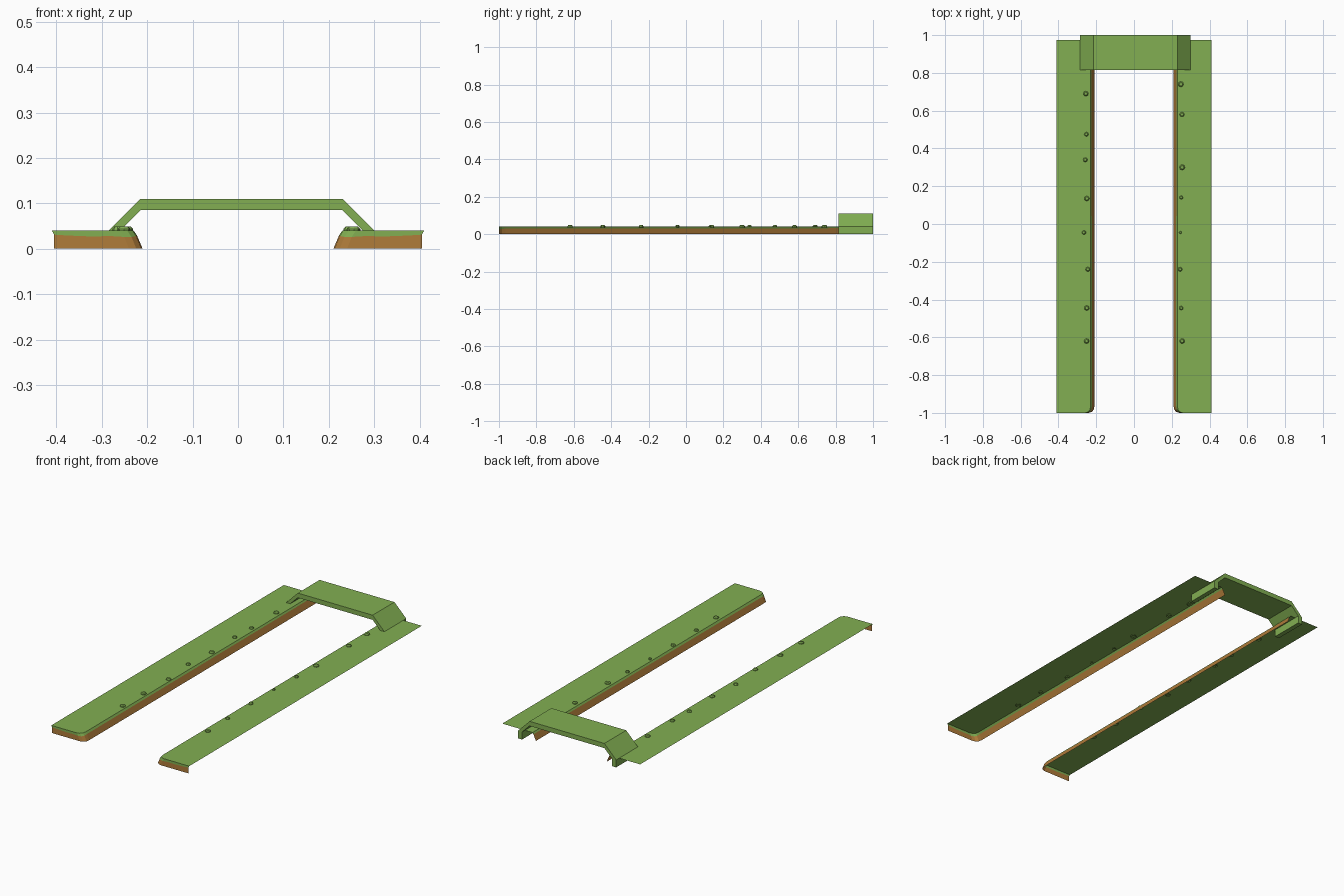
import bpy, bmesh, math

if "Cube" in bpy.data.objects:
    bpy.data.objects.remove(bpy.data.objects["Cube"])


def material(name, rgb):
    m = bpy.data.materials.new(name)
    m.diffuse_color = (*rgb, 1)
    m.use_nodes = True
    m.node_tree.nodes["Principled BSDF"].inputs["Base Color"].default_value = m.diffuse_color
    return m


GRASS = material("grass green", (0.223, 0.429, 0.084))
DIRT = material("earth brown", (0.434, 0.202, 0.042))


def finish(bm, name, mats):
    me = bpy.data.meshes.new(name)
    bm.to_mesh(me)
    bm.free()
    for m in mats:
        me.materials.append(m)
    ob = bpy.data.objects.new(name, me)
    bpy.context.collection.objects.link(ob)
    return ob


# Plan of the bank foot: (distance from centre, y, height of grass edge)
PLAN = [(0.405, -1, 0.031), (0.36, -1, 0.029), (0.31, -1, 0.027), (0.27, -1, 0.028),
        (0.24, -1, 0.026), (0.224, -0.995, 0.026), (0.213, -0.983, 0.028),
        (0.21, -0.965, 0.03), (0.21, 0.975, 0.032)]
TOP = 0.04


def bank(name, s):
    """Open shell: grass top, front wall and sloping inner wall."""
    bm = bmesh.new()
    rows = []
    for i, (x, y, g) in enumerate(PLAN):
        outer = i == 0
        xt = 0.41 if outer else x + 0.02
        xg = 0.405 if outer else x + 0.02 * (g / TOP) ** 1.5
        rows.append([bm.verts.new((s * px, y, z))
                     for px, z in ((xt, TOP), (xg, g), (x, 0))])
    for a, b in zip(rows, rows[1:]):
        for k in range(2):
            f = bm.faces.new((a[k], a[k + 1], b[k + 1], b[k]))
            f.material_index = k
    back = bm.verts.new((s * 0.41, 0.975, TOP))
    top = bm.faces.new([r[0] for r in rows] + [back])
    bmesh.ops.recalc_face_normals(bm, faces=bm.faces[:])
    top.normal_update()
    if top.normal.z < 0:
        bmesh.ops.reverse_faces(bm, faces=bm.faces[:])
    finish(bm, name, [GRASS, DIRT])


bank("left_bank", -1)
bank("right_bank", 1)


# Small octagonal tufts along the inner edges: (x, y, radius)
TUFTS = {
    "left_tufts": [(-.255, .69, .014), (-.252, .475, .012), (-.258, .34, .012), (-.25, .135, .014),
                   (-.265, -.045, .012), (-.244, -.24, .013), (-.25, -.445, .014), (-.251, -.62, .014)],
    "right_tufts": [(.248, .74, .015), (.254, .58, .013), (.255, .3, .015), (.25, .14, .01),
                    (.245, -.045, .007), (.244, -.24, .012), (.25, -.445, .011), (.255, -.62, .014)],
}
for name, spots in TUFTS.items():
    bm = bmesh.new()
    for x, y, r in spots:
        rings = []
        for k, z in ((1, 0.036), (0.95, 0.044), (0.6, 0.049)):
            rings.append([bm.verts.new((x + k * r * math.cos(a * math.pi / 4),
                                        y + k * r * math.sin(a * math.pi / 4), z))
                          for a in range(8)])
        for lo, hi in zip(rings, rings[1:]):
            for i in range(8):
                j = (i + 1) % 8
                bm.faces.new((lo[i], lo[j], hi[j], hi[i]))
        bm.faces.new(rings[-1])
    finish(bm, name, [GRASS])


# Bridge: bent strip extruded along y, with feet reaching the ground
OUTER = [(-.285, 0), (-.285, .04), (-.215, .11), (.23, .11), (.30, .04), (.30, 0)]
INNER = [(-.26, 0), (-.26, .04), (-.215, .085), (.23, .085), (.275, .04), (.275, 0)]
bm = bmesh.new()
ends = [[[bm.verts.new((x, y, z)) for x, z in line] for line in (OUTER, INNER)]
        for y in (0.815, 1.0)]
(fo, fi), (bo, bi) = ends
for i in range(5):
    for a, b in ((fo, fi), (bo, bi), (fo, bo), (fi, bi)):
        bm.faces.new((a[i], a[i + 1], b[i + 1], b[i]))
for i in (0, 5):
    bm.faces.new((fo[i], fi[i], bi[i], bo[i]))
bmesh.ops.recalc_face_normals(bm, faces=bm.faces[:])
finish(bm, "bridge", [GRASS])
